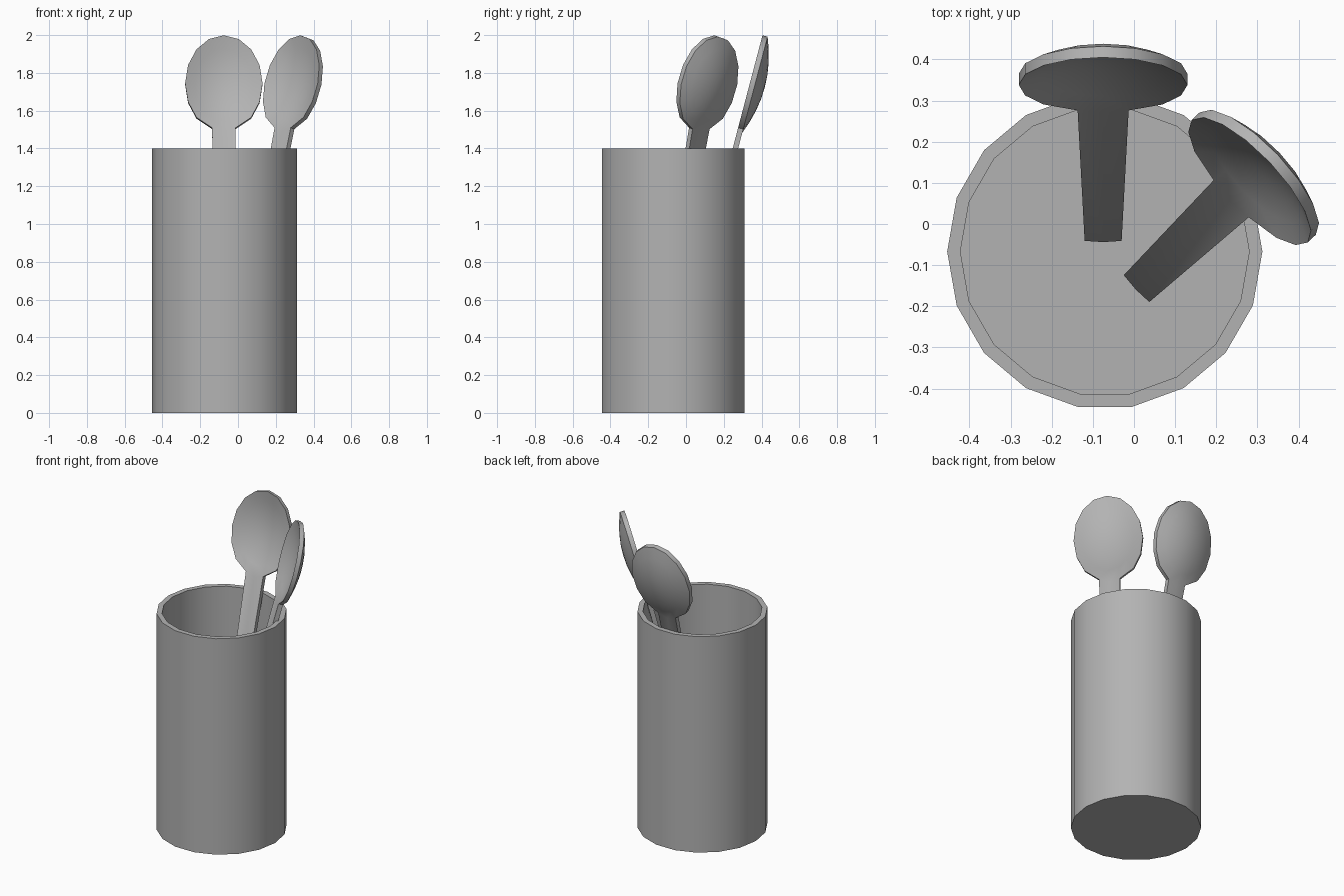
import bpy, bmesh
from math import cos, sin, radians, pi

if "Cube" in bpy.data.objects:
    bpy.data.objects.remove(bpy.data.objects["Cube"])

# dark grey shared by all parts
grey = bpy.data.materials.new("dark_grey")
grey.diffuse_color = (0.45, 0.45, 0.45, 1)
grey.use_nodes = True
grey.node_tree.nodes["Principled BSDF"].inputs["Base Color"].default_value = grey.diffuse_color


def make_object(name, bm):
    mesh = bpy.data.meshes.new(name)
    bm.to_mesh(mesh)
    bm.free()
    mesh.materials.append(grey)
    ob = bpy.data.objects.new(name, mesh)
    bpy.context.collection.objects.link(ob)
    bpy.ops.object.select_all(action='DESELECT')
    ob.select_set(True)
    bpy.context.view_layer.objects.active = ob
    bpy.ops.object.shade_smooth_by_angle(angle=radians(30))
    return ob


def cup():
    # 18-sided open cylinder: outer wall, rim, inner wall, floor
    n = 18
    bm = bmesh.new()
    profile = [(0.383, 0), (0.383, 1.4), (0.351, 1.4), (0.351, 0.03)]
    rings = [[bm.verts.new((r * cos(2 * pi * k / n), r * sin(2 * pi * k / n), z))
              for k in range(n)] for r, z in profile]
    for a, b in zip(rings, rings[1:]):
        for k in range(n):
            j = (k + 1) % n
            bm.faces.new((a[k], a[j], b[j], b[k]))
    bm.faces.new(rings[0][::-1])
    bm.faces.new(rings[-1])
    ob = make_object("cup", bm)
    ob.location = (-0.071, -0.067, 0)


def spoon(name, location, turn):
    # Front sheet faces -y: dished 16-sided oval bowl plus tapered handle
    n, half_w, half_l, mid, dish, thick = 16, 0.205, 0.263, 1.50, 0.054, 0.028
    bm = bmesh.new()
    centre = bm.verts.new((0, dish, mid))
    rings = []
    for f in (0.25, 0.5, 0.75, 1.0):
        rings.append([bm.verts.new((f * half_w * cos(2 * pi * k / n),
                                    dish * (1 - f * f),
                                    mid + f * half_l * sin(2 * pi * k / n)))
                      for k in range(n)])
    for k in range(n):
        j = (k + 1) % n
        bm.faces.new((centre, rings[0][k], rings[0][j]))
        for a, b in zip(rings, rings[1:]):
            bm.faces.new((a[k], b[k], b[j], a[j]))
    # handle grows from the three lowest rim points
    neck = rings[-1][11:14]
    neck[0].co.x, neck[2].co.x = -0.062, 0.062
    end = [bm.verts.new(p) for p in ((-0.045, 0, 0.012), (0, 0, 0), (0.045, 0, 0.012))]
    for i in range(2):
        bm.faces.new((neck[i], end[i], end[i + 1], neck[i + 1]))
    # give the sheet its thickness straight backwards
    back = bmesh.ops.extrude_face_region(bm, geom=bm.faces[:], use_keep_orig=True)["geom"]
    bmesh.ops.translate(bm, vec=(0, thick, 0),
                        verts=[v for v in back if isinstance(v, bmesh.types.BMVert)])
    bmesh.ops.recalc_face_normals(bm, faces=bm.faces[:])
    ob = make_object(name, bm)
    ob.rotation_euler = (radians(-14.75), 0, radians(turn))
    ob.location = location


cup()
spoon("back_spoon", (-0.075, -0.044, 0.294), 0)
spoon("right_spoon", (0.004, -0.159, 0.294), -46.5)
